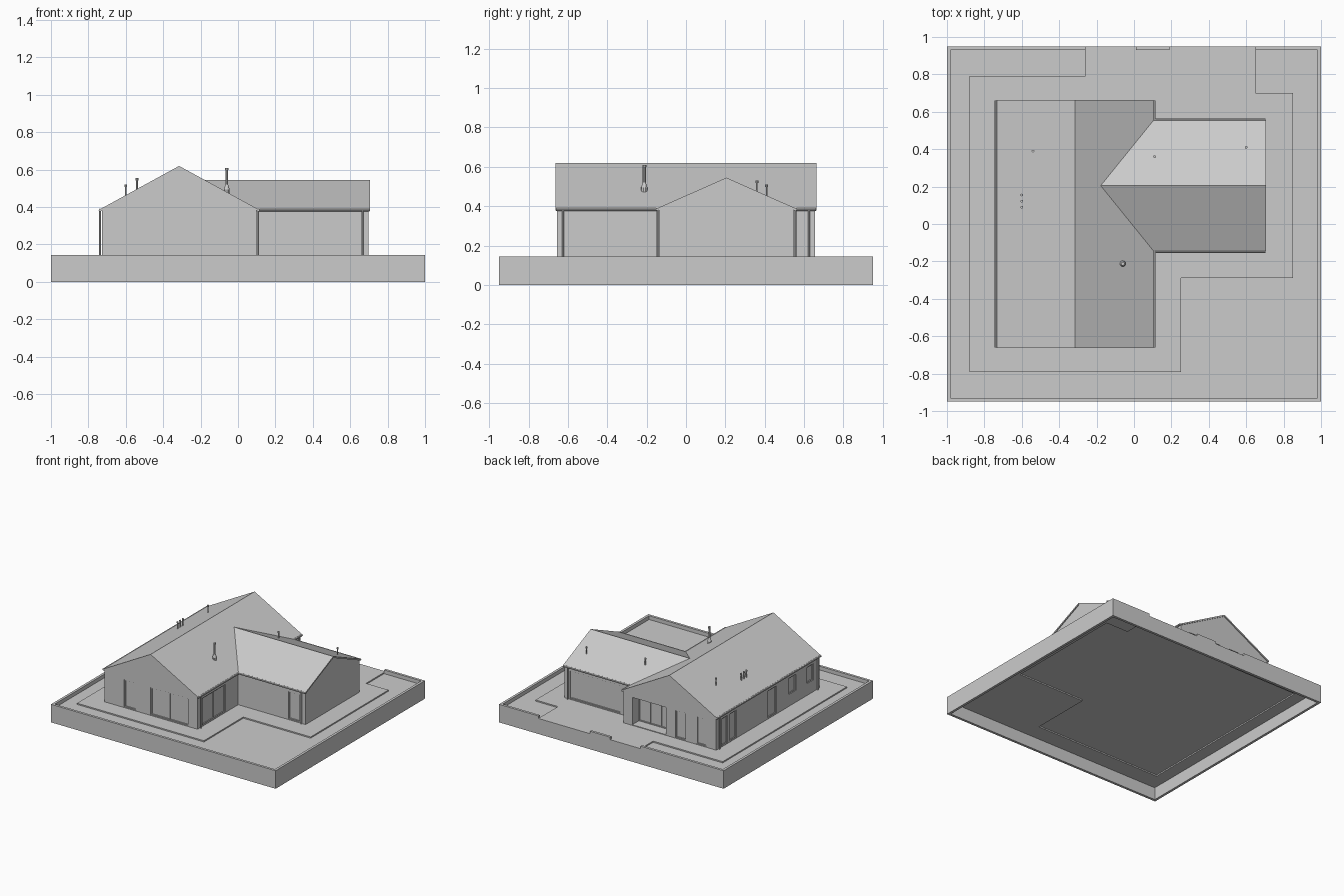
import bpy, bmesh
from mathutils import Vector

if "Cube" in bpy.data.objects:
    bpy.data.objects.remove(bpy.data.objects["Cube"])

GROUND, PAVE, TOP = 0.115, 0.125, 0.145


def make(name, verts, faces):
    me = bpy.data.meshes.new(name)
    bm = bmesh.new()
    vs = [bm.verts.new(v) for v in verts]
    for f in faces:
        bm.faces.new([vs[i] for i in f])
    bmesh.ops.recalc_face_normals(bm, faces=bm.faces)
    bm.to_mesh(me)
    bm.free()
    ob = bpy.data.objects.new(name, me)
    bpy.context.collection.objects.link(ob)
    return ob


def loft(name, a, b):
    """Closed solid between two matching outlines."""
    n = len(a)
    sides = [(i, (i + 1) % n, (i + 1) % n + n, i + n) for i in range(n)]
    return make(name, a + b, [tuple(range(n)), tuple(range(n, 2 * n))] + sides)


def box(name, x0, x1, y0, y1, z0, z1):
    r = [(x0, y0), (x1, y0), (x1, y1), (x0, y1)]
    return loft(name, [(x, y, z0) for x, y in r], [(x, y, z1) for x, y in r])


def tube(name, p, q, r0, r1=None, n=10):
    """Round bar from p to q, optionally tapered."""
    p, q = Vector(p), Vector(q)
    me = bpy.data.meshes.new(name)
    bm = bmesh.new()
    bmesh.ops.create_cone(bm, cap_ends=True, segments=n, radius1=r0,
                          radius2=r0 if r1 is None else r1, depth=(q - p).length)
    bm.transform(Vector((0, 0, 1)).rotation_difference(q - p).to_matrix().to_4x4())
    bmesh.ops.translate(bm, verts=bm.verts, vec=(p + q) / 2)
    bm.to_mesh(me)
    bm.free()
    ob = bpy.data.objects.new(name, me)
    bpy.context.collection.objects.link(ob)
    return ob


def cut(target, cutter):
    m = target.modifiers.new("cut", 'BOOLEAN')
    m.operation, m.solver, m.object = 'DIFFERENCE', 'EXACT', cutter
    bpy.context.view_layer.objects.active = target
    bpy.ops.object.modifier_apply(modifier=m.name)
    bpy.data.objects.remove(cutter)


def opening(wall, axis, pos, s, a0, a1, z0=0.13, z1=0.35, depth=0.012, bars=0, name="window"):
    """Recess in a wall plane (outward sign s) with a thin frame inside it."""
    def slab(nm, u0, u1, v0, v1, d0, d1):
        w = sorted((pos + s * d0, pos + s * d1))
        if axis == 'x':
            return box(nm, w[0], w[1], u0, u1, v0, v1)
        return box(nm, u0, u1, w[0], w[1], v0, v1)
    cut(wall, slab("cutter", a0, a1, z0, z1, -depth, 0.03))
    f, d0, d1 = 0.007, -depth - 0.003, -depth + 0.006
    slab(name + "_frame_top", a0, a1, z1 - f, z1, d0, d1)
    slab(name + "_frame_sill", a0, a1, z0, z0 + f, d0, d1)
    for i in range(bars + 2):
        u = a0 + (a1 - a0 - f) * i / (bars + 1)
        slab(name + "_frame_post", u, u + f, z0 + f, z1 - f, d0, d1)


# Plot: open-bottomed skirt and low boundary wall with two gate gaps at the back
T = 0.02
box("boundary_front", -1, 1, -0.95, -0.95 + T, 0, TOP)
for s in (-1, 1):
    x0, x1 = sorted((s, s * (1 - T)))
    box("boundary_side", x0, x1, -0.95 + T, 0.95 - T, 0, TOP)
box("boundary_back_base", -1, 1, 0.95 - T, 0.95, 0, PAVE)
for x0, x1 in ((-1, -0.26), (0.01, 0.19), (0.65, 1)):
    box("boundary_back_wall", x0, x1, 0.95 - T, 0.95, PAVE, TOP)

# Lawn and paving around the house
lawn = box("lawn", -1 + T, 1 - T, -0.95 + T, 0.95 - T, GROUND - 0.015, GROUND)
plan = [(-0.88, -0.79), (0.25, -0.79), (0.25, -0.29), (0.85, -0.29), (0.85, 0.70),
        (0.65, 0.70), (0.65, 0.93), (-0.26, 0.93), (-0.26, 0.79), (-0.88, 0.79)]
cut(lawn, loft("cutter", [(x, y, 0.05) for x, y in plan], [(x, y, 0.2) for x, y in plan]))
loft("paving", [(x, y, PAVE - 0.015) for x, y in plan], [(x, y, PAVE) for x, y in plan])

# Main house body
RX, XL, XR, YM = -0.315, -0.728, 0.098, 0.655
prof = [(XL, 0.12), (XR, 0.12), (XR, 0.382), (RX, 0.608), (XL, 0.382)]
main = loft("main_walls", [(x, -YM, z) for x, z in prof], [(x, YM, z) for x, z in prof])

# Side wing body
RY, YL, YR, XE = 0.205, -0.137, 0.547, 0.698
prof = [(YL, 0.12), (YR, 0.12), (YR, 0.382), (RY, 0.533), (YL, 0.382)]
wing = loft("wing_walls", [(0.09, y, z) for y, z in prof], [(XE, y, z) for y, z in prof])

# Roof sheets; the wing roof meets the main roof along two valleys
t = 0.012
prof = [(-0.735, 0.39), (RX, 0.62), (0.105, 0.39), (0.105, 0.39 - t), (RX, 0.62 - t), (-0.735, 0.39 - t)]
loft("main_roof", [(x, -0.662, z) for x, z in prof], [(x, 0.662, z) for x, z in prof])
prof = [(-0.145, 0.39), (RY, 0.545), (0.555, 0.39), (0.555, 0.39 - t), (RY, 0.545 - t), (-0.145, 0.39 - t)]
starts = [0.102, -0.178, 0.102] * 1 + [0.102, -0.178, 0.102]
loft("wing_roof", [(x, y, z) for x, (y, z) in zip(starts, prof)], [(0.705, y, z) for y, z in prof])

# Front windows
opening(main, 'y', -YM, -1, -0.555, -0.45)
opening(main, 'y', -YM, -1, -0.32, 0.015, bars=1)
# Right-hand window of the main house, and wing front door
opening(main, 'x', XR, 1, -0.59, -0.30, bars=1)
opening(wing, 'y', YL, -1, 0.545, 0.645, name="side_door")
# Back: entry porch recess and two tall windows
opening(main, 'y', YM, 1, -0.28, 0.02, depth=0.09, bars=2, name="porch")
opening(main, 'y', YM, 1, -0.455, -0.365)
opening(main, 'y', YM, 1, -0.64, -0.55)
# Garage door facing the drive
opening(wing, 'y', YR, 1, 0.20, 0.65, z1=0.355, name="garage")
# Left side windows
for y0, y1, z0 in ((0.51, 0.59, 0.13), (0.40, 0.48, 0.13), (-0.11, 0.0, 0.13),
                   (-0.36, -0.27, 0.22), (-0.58, -0.50, 0.22)):
    opening(main, 'x', XL, -1, y0, y1, z0=z0)

# Gutters and downpipes
for x in (-0.737, 0.108):
    for y0, y1 in ([(-0.66, 0.66)] if x < 0 else [(-0.66, -0.145), (0.555, 0.66)]):
        tube("main_gutter", (x, y0, 0.384), (x, y1, 0.384), 0.008, n=8)
    for y in (-0.625, 0.625):
        tube("downpipe", (x, y, PAVE), (x, y, 0.384), 0.005, n=8)
for y in (-0.146, 0.556):
    tube("wing_gutter", (0.105, y, 0.384), (0.703, y, 0.384), 0.008, n=8)
    tube("downpipe", (0.665, y, PAVE), (0.665, y, 0.384), 0.005, n=8)

# Chimney flue with flared base and cap
cx, cy = -0.06, -0.212
tube("flue_base", (cx, cy, 0.465), (cx, cy, 0.495), 0.016)
tube("flue_flare", (cx, cy, 0.495), (cx, cy, 0.52), 0.016, 0.008)
tube("flue_pipe", (cx, cy, 0.515), (cx, cy, 0.60), 0.008)
tube("flue_cap", (cx, cy, 0.598), (cx, cy, 0.61), 0.010)

# Vent pipes with small caps
vents = [(-0.54, 0.39, 0.48, 0.555), (0.11, 0.36, 0.46, 0.53), (0.60, 0.41, 0.44, 0.51)]
vents += [(-0.60, y, 0.45, 0.52) for y in (0.09, 0.122, 0.155)]
for x, y, z0, z1 in vents:
    tube("vent_pipe", (x, y, z0), (x, y, z1 - 0.008), 0.0045, n=8)
    tube("vent_cap", (x, y, z1 - 0.012), (x, y, z1), 0.0075, n=8)
